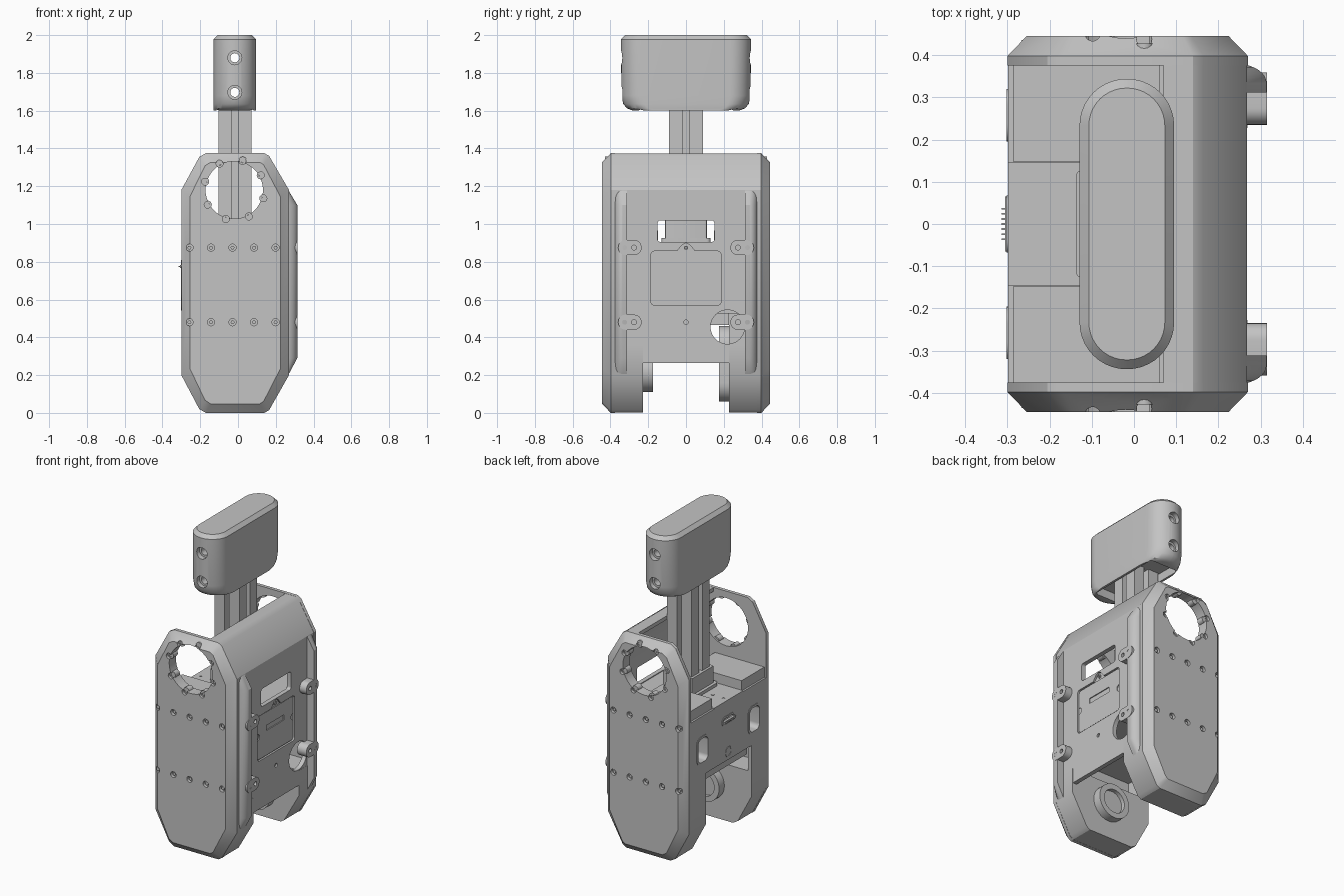
import bpy, bmesh
from math import cos, sin, pi, radians

if "Cube" in bpy.data.objects:
    bpy.data.objects.remove(bpy.data.objects["Cube"])

grey = bpy.data.materials.new("satin_grey")
grey.use_nodes = True
COLOR = (0.55, 0.55, 0.55, 1)
grey.diffuse_color = COLOR
grey.node_tree.nodes["Principled BSDF"].inputs["Base Color"].default_value = COLOR


def place(axis, u, v, w):
    return {"x": (w, u, v), "y": (u, w, v), "z": (u, v, w)}[axis]


def loft(name, axis, rings):
    """Skin a list of (outline, level) rings stacked along an axis."""
    bm = bmesh.new()
    loops = [[bm.verts.new(place(axis, u, v, w)) for u, v in pts] for pts, w in rings]
    n = len(loops[0])
    for a, b in zip(loops, loops[1:]):
        for i in range(n):
            bm.faces.new((a[i], a[(i + 1) % n], b[(i + 1) % n], b[i]))
    bm.faces.new(loops[0])
    bm.faces.new(loops[-1])
    bmesh.ops.recalc_face_normals(bm, faces=bm.faces)
    me = bpy.data.meshes.new(name)
    bm.to_mesh(me)
    bm.free()
    me.materials.append(grey)
    me.shade_smooth()
    me.set_sharp_from_angle(angle=radians(30))
    ob = bpy.data.objects.new(name, me)
    bpy.context.collection.objects.link(ob)
    return ob


def prism(name, axis, pts, a, b):
    return loft(name, axis, [(pts, a), (pts, b)])


def rounded(cu, cv, hu, hv, r, seg=8):
    """Rounded rectangle outline from centre, half sizes and corner radius."""
    pts = []
    for k, (su, sv) in enumerate(((1, 1), (-1, 1), (-1, -1), (1, -1))):
        for i in range(seg + 1):
            t = (k + i / seg) * pi / 2
            pts.append((cu + su * (hu - r) + r * cos(t), cv + sv * (hv - r) + r * sin(t)))
    return pts


def circle(cu, cv, r, n=32):
    return [(cu + r * cos(2 * pi * i / n), cv + r * sin(2 * pi * i / n)) for i in range(n)]


def rect(u0, u1, v0, v1):
    return [(u0, v0), (u1, v0), (u1, v1), (u0, v1)]


def bake(ob):
    """Turn the object's modifiers into plain mesh."""
    dg = bpy.context.evaluated_depsgraph_get()
    me = bpy.data.meshes.new_from_object(ob.evaluated_get(dg))
    ob.modifiers.clear()
    ob.data = me
    me.shade_smooth()
    me.set_sharp_from_angle(angle=radians(30))


def cut(ob, cutters):
    for c in cutters:
        c.hide_render = True
        m = ob.modifiers.new("cut", "BOOLEAN")
        m.object, m.operation, m.solver = c, "DIFFERENCE", "EXACT"
    bake(ob)
    for c in cutters:
        bpy.data.objects.remove(c)


def tube(name, axis, outer, inner, a, b):
    ob = prism(name, axis, outer, a, b)
    cut(ob, [prism("cutter", axis, inner, min(a, b) - .02, max(a, b) + .02)])
    return ob


# Side shells, legs and rails, made for both sides
OCT = [(-.30, .20), (-.30, 1.18), (-.205, 1.355), (-.17, 1.375), (.14, 1.375),
       (.165, 1.36), (.27, 1.18), (.27, .20), (.165, .015), (.14, 0), (-.17, 0), (-.205, .02)]
INNER_OCT = [(-.015 + (x + .015) * .84, .6875 + (z - .6875) * .93) for x, z in OCT]
LEG = [(-.299, .36), (.269, .36), (.269, .20), (.164, .016), (.14, .001), (-.17, .001),
       (-.204, .021), (-.299, .20)]
HOLE = (-.02, 1.18)


def rail_outline(s, depth):
    """Rail section: flat inner side, large round on the outer corner."""
    arc = [(.27 + depth * (sin(t) - 1) if depth < 0 else .265 - .02 + (depth + .02) * sin(t),
            s * (.334 + .045 * cos(t))) for t in (pi / 2 * i / 8 for i in range(9))]
    return [(.24, s * .312), (.24, s * .379)] + arc + [(.265 + depth, s * .312)]


for s, side in ((-1, "front"), (1, "back")):
    cap = loft(side + "_shell", "y", [(OCT, s * .376), (OCT, s * .398), (INNER_OCT, s * .445)])
    cutters = [prism("cutter", "y", circle(*HOLE, .152, 48), s * .3, s * .5)]
    bolts = [(-.257 + .114 * i, z) for i in range(5) for z in (.48, .875)]
    cutters += [prism("cutter", "y", circle(x, z, .019, 16), s * .425, s * .47) for x, z in bolts]
    ring_bolts = [(HOLE[0] + .161 * cos(a), HOLE[1] + .161 * sin(a))
                  for a in (radians(29 + 45 * i) for i in range(8))]
    cutters += [prism("cutter", "y", circle(x, z, .018, 16), s * .425, s * .47) for x, z in ring_bolts]
    cut(cap, cutters)
    for x, z in bolts:
        prism(side + "_shell_bolt", "y", circle(x, z, .010, 12), s * .42, s * .436)
    for x, z in ring_bolts:
        tube(side + "_ring_tab", "y", circle(x, z, .022, 16), circle(x, z, .011, 12), s * .385, s * .428)

    # Thick lower leg with a skirt behind
    prism(side + "_leg", "y", LEG, s * .228, s * .38)
    prism(side + "_skirt", "x", rect(s * .228, s * .379, .35, .53), -.299, -.275)

    # Vertical rail with twin-bolt bosses
    loft(side + "_rail", "z", [(rail_outline(s, d), z) for d, z in
                               ((.001, .20), (.049, .29), (.049, 1.10), (.001, 1.18))])
    for z in (.48, .875):
        boss = prism(side + "_boss", "x", rounded(s * .297, z, .062, .04, .039), .25, .315)
        cut(boss, [prism("cutter", "x", circle(s * y, z, .013, 16), .285, .34) for y in (.275, .325)])

# Outer cover folded over the top
cover = prism("chest_cover", "y", [(.07, 1.374), (.14, 1.374), (.164, 1.36), (.268, 1.18), (.268, .265),
                                   (.24, .265), (.24, 1.17), (.14, 1.35), (.07, 1.35)], -.379, .379)
cut(cover, [prism("cutter", "x", rounded(0, .962, .15, .057, .015), .2, .3),
            prism("cutter", "x", circle(.22, .455, .09, 40), .2, .3),
            prism("cutter", "x", rounded(0, .713, .186, .143, .02), .256, .3),
            prism("cutter", "x", [(-.06, .84), (.06, .84), (.02, .89), (0, .90), (-.02, .89)], .256, .3),
            prism("cutter", "x", circle(0, .48, .012, 20), .258, .3)])

# Recessed service hatch with slot, finger notches and latch screw
hatch = prism("service_hatch", "x", rounded(0, .713, .180, .137, .018), .25, .262)
cut(hatch, [prism("cutter", "x", rect(-.088, .088, .732, .765), .252, .3)]
    + [prism("cutter", "x", circle(y, .72, .022, 20), .252, .3) for y in (-.18, .18)])
tube("latch_screw", "x", circle(0, .874, .011, 16), circle(0, .874, .005, 12), .25, .264)

# Central core with rear panel pockets and a tray below
core = prism("core_body", "y", [(-.299, .525), (-.299, .90), (.245, .90), (.245, .525)], -.379, .379)
cut(core, [prism("cutter", "x", rounded(s * .258, .685, .048, .075, .03), -.4, -.2) for s in (-1, 1)]
    + [prism("cutter", "x", rounded(0, .78, .055, .018, .017), -.4, -.27)])
prism("core_tray", "y", rect(-.27, -.20, .465, .53), -.228, .228)
for s in (-1, 1):
    tube("handle_frame", "x", rounded(s * .258, .685, .062, .089, .04),
         rounded(s * .258, .685, .048, .075, .03), -.302, -.29)
    prism("shelf_block", "z", rect(-.287, .06, s * .148, s * .378), .895, .965)
tube("slot_frame", "x", rounded(0, .78, .067, .03, .029), rounded(0, .78, .055, .018, .017), -.302, -.29)
tube("panel_port", "x", circle(0, .575, .032), circle(0, .575, .024), -.301, -.29)

# Small pin connector on the rear panel
prism("connector_base", "x", rect(-.065, .065, .768, .782), -.306, -.29)
for i in range(7):
    y = -.036 + .012 * i
    prism("connector_pin", "x", rect(y - .002, y + .002, .772, .778), -.314, -.3)

# Shelf plate and screws
prism("shelf_plate", "z", rect(-.299, -.10, -.147, .147), .895, .905)
for x in (-.263, -.188):
    tube("shelf_screw", "z", circle(x, 0, .009, 16), circle(x, 0, .004, 12), .90, .907)

# Neck post with slotted faces and a collar
post = prism("neck_post", "z", rect(-.103, .072, -.09, .09), .88, 1.66)
slots = []
for s in (-1, 1):
    slots.append(prism("cutter", "z", rect(-.032, .001, s * .045, s * .12), .8, 1.7))
    slots.append(prism("cutter", "z", rect(-.0155 + s * .045, -.0155 + s * .12, -.016, .016), .8, 1.7))
cut(post, slots)
prism("neck_collar", "z", rounded(-.025, 0, .113, .13, .02), .89, .925)
prism("neck_sleeve", "z", rounded(-.0155, 0, .103, .11, .008, 3), .92, 1.03)


# Head block: lofted stadium, hollow below, cross-drilled
def stadium(half_x, half_y):
    return rounded(-.017, 0, half_x, half_y, half_x - .001, 10)


head = loft("head_block", "z", [(stadium(.112, y), z) for y, z in (
    (.285, 1.602), (.312, 1.612), (.332, 1.635), (.342, 1.68), (.344, 1.978))]
    + [(stadium(.09, .322), 2.0)])
drills = [prism("cutter", "z", rounded(-.017, 0, .098, .25, .02), 1.55, 1.655)]
for z in (1.697, 1.88):
    drills.append(prism("cutter", "y", circle(-.017, z, .024, 24), -.5, .5))
    for s in (-1, 1):
        drills.append(prism("cutter", "y", circle(-.017, z, .037, 24), s * .31, s * .5))
cut(head, drills)

# Hip hardware on the inner leg faces
tube("front_hip_flange", "y", circle(0, .22, .11, 40), circle(0, .22, .075, 40), -.23, -.175)
prism("front_hip_hub", "y", circle(0, .22, .08, 40), -.23, -.20)
tube("back_hip_loop", "y", rounded(0, .26, .10, .20, .099), rounded(0, .26, .07, .17, .069), .175, .23)
